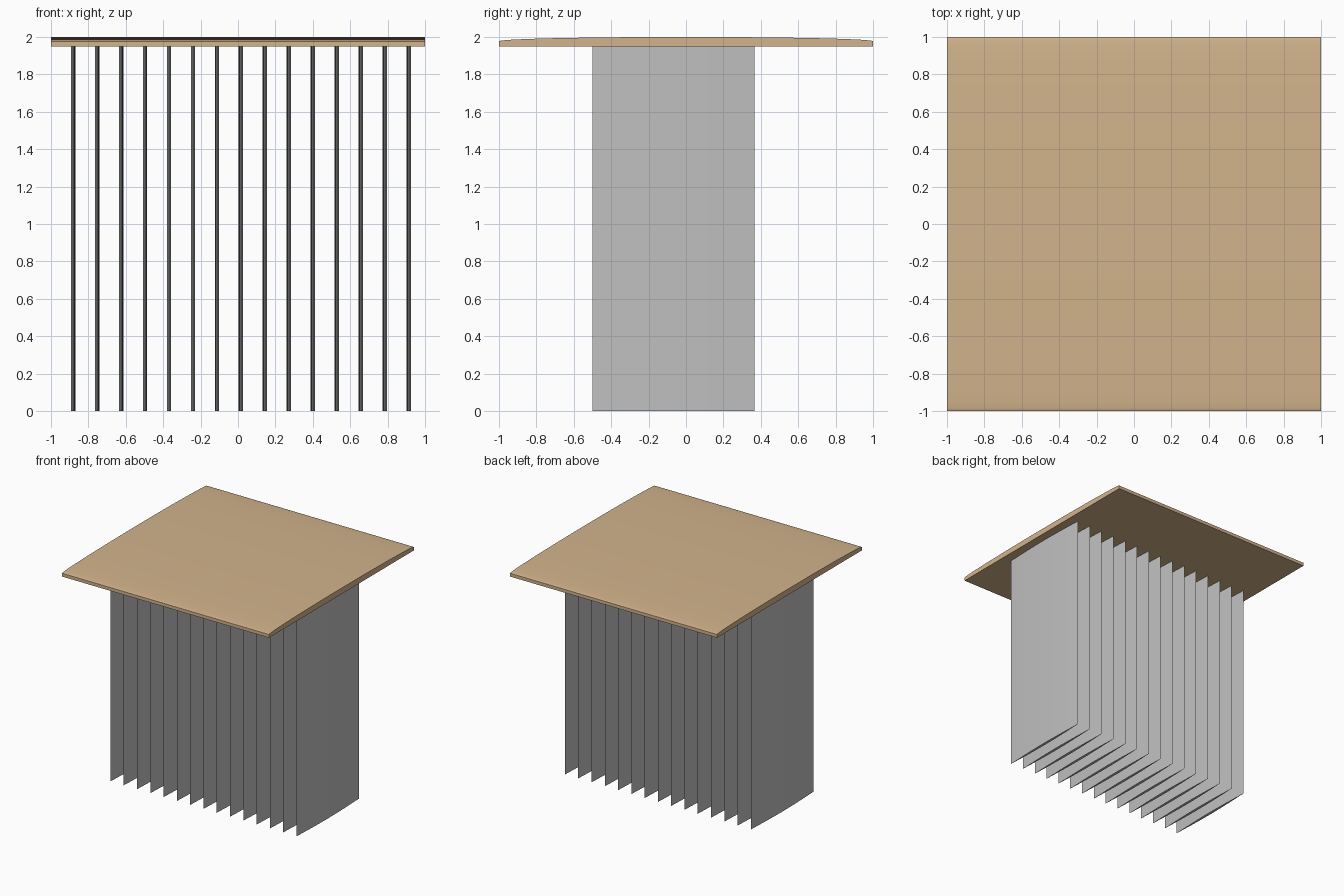
import bpy, math

if "Cube" in bpy.data.objects:
    bpy.data.objects.remove(bpy.data.objects["Cube"])


def material(name, rgb):
    m = bpy.data.materials.new(name)
    m.diffuse_color = (*rgb, 1)
    m.use_nodes = True
    m.node_tree.nodes["Principled BSDF"].inputs["Base Color"].default_value = m.diffuse_color
    return m


def prism(name, outline, axis, lo, hi, mat):
    """Extrude a closed 2D outline along x or z; smooth the curved sides."""
    n = len(outline)
    if axis == 'x':
        verts = [(t, a, b) for t in (lo, hi) for a, b in outline]
    else:
        verts = [(a, b, t) for t in (lo, hi) for a, b in outline]
    faces = [tuple(reversed(range(n))), tuple(range(n, 2 * n))]
    faces += [(i, (i + 1) % n, n + (i + 1) % n, n + i) for i in range(n)]
    mesh = bpy.data.meshes.new(name)
    mesh.from_pydata(verts, [], faces)
    mesh.materials.append(mat)
    ob = bpy.data.objects.new(name, mesh)
    bpy.context.collection.objects.link(ob)
    bpy.ops.object.select_all(action='DESELECT')
    ob.select_set(True)
    bpy.context.view_layer.objects.active = ob
    bpy.ops.object.shade_smooth_by_angle(angle=math.radians(30))
    return ob


tan = material("tan", (0.645, 0.456, 0.262))
silver = material("silver", (0.527, 0.527, 0.527))

# Roof slab: flat underside, shallow elliptical crown running front to back
BOTTOM = 1.948
SEG = 32
crown = [(math.cos(math.pi * i / SEG), 1.977 + 0.023 * math.sin(math.pi * i / SEG))
         for i in range(SEG + 1)]
prism("roof_slab", [(-1, BOTTOM), (1, BOTTOM)] + crown, 'x', -1, 1, tan)

# Row of thin lens-section fins below the slab
Y0, Y1, HALF, N = -0.5, 0.365, 0.012, 16
for k in range(15):
    x = 0.016 + (k - 7) * 0.1283
    side = [(HALF * math.sin(math.pi * i / N), Y0 + (Y1 - Y0) * i / N) for i in range(N + 1)]
    lens = [(x + dx, y) for dx, y in side] + [(x - dx, y) for dx, y in side[-2:0:-1]]
    prism(f"fin_{k + 1}", lens, 'z', 0, BOTTOM, silver)
